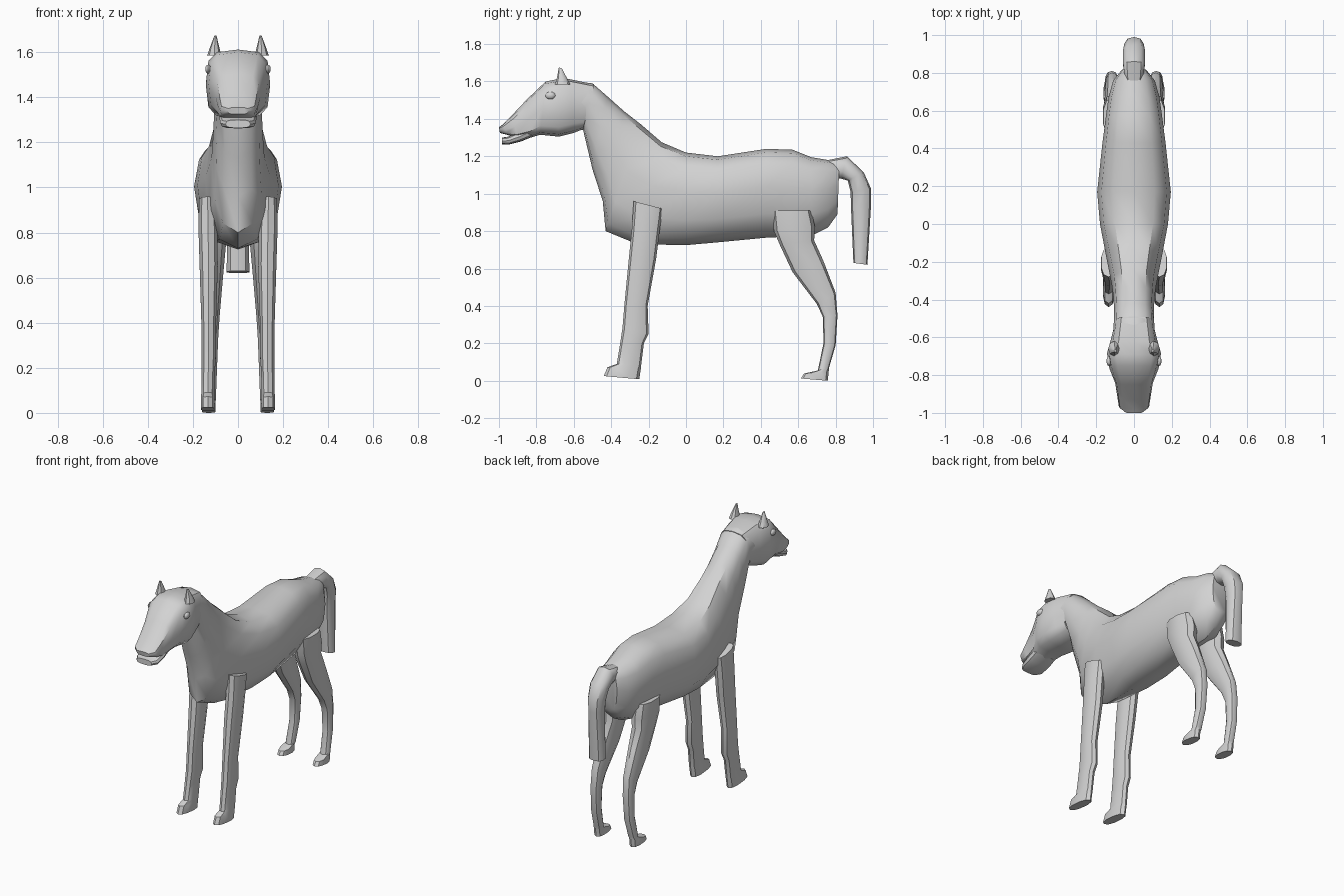
import bpy, bmesh, math
from mathutils import Vector

grey = bpy.data.materials.new("plain grey")
grey.diffuse_color = (0.65, 0.65, 0.65, 1)


def spow(v, e):
    return math.copysign(abs(v) ** e, v)


def finish(name, bm, angle=40):
    bmesh.ops.recalc_face_normals(bm, faces=bm.faces)
    me = bpy.data.meshes.new(name)
    bm.to_mesh(me)
    bm.free()
    me.materials.append(grey)
    ob = bpy.data.objects.new(name, me)
    bpy.context.collection.objects.link(ob)
    bpy.ops.object.select_all(action='DESELECT')
    ob.select_set(True)
    bpy.context.view_layer.objects.active = ob
    bpy.ops.object.shade_smooth_by_angle(angle=math.radians(angle))
    return ob


def loft(name, rings, sides=12, power=2.4, lift=0.0, x0=None, mirror=False):
    """Skin rings (y, z of one edge, y, z of opposite edge, half width[, centre x])."""
    for s in ((1, -1) if mirror else (1,)):
        bm = bmesh.new()
        loops = []
        for r in rings:
            a, b = Vector((0, r[0], r[1])), Vector((0, r[2], r[3]))
            cx = r[5] if len(r) > 5 else 0
            loop = []
            for i in range(sides):
                t = 2 * math.pi * i / sides
                c, n = spow(math.cos(t), 2 / power), spow(math.sin(t), 2 / power)
                k = c + lift * (1 - c * c)
                p = (a + b) / 2 + (a - b) / 2 * k
                p.x = s * (cx + r[4] * n)
                loop.append(bm.verts.new(p))
            loops.append(loop)
        for p, q in zip(loops, loops[1:]):
            for i in range(sides):
                j = (i + 1) % sides
                bm.faces.new((p[i], p[j], q[j], q[i]))
        bm.faces.new(loops[0])
        bm.faces.new(loops[-1])
        finish(name + ("_left" if s > 0 else "_right") if mirror else name, bm)


# Trunk and neck, rump to poll
loft("body", [
    (0.82, 1.16, 0.81, 0.89, 0.065),
    (0.76, 1.18, 0.76, 0.82, 0.11),
    (0.67, 1.195, 0.67, 0.775, 0.135),
    (0.57, 1.235, 0.55, 0.77, 0.15),
    (0.43, 1.24, 0.43, 0.765, 0.167),
    (0.17, 1.20, 0.17, 0.74, 0.195),
    (0.0, 1.22, 0.0, 0.725, 0.18),
    (-0.13, 1.275, -0.26, 0.73, 0.145),
    (-0.24, 1.37, -0.43, 0.80, 0.118),
    (-0.33, 1.44, -0.445, 0.96, 0.11),
    (-0.42, 1.52, -0.50, 1.13, 0.105),
    (-0.50, 1.59, -0.55, 1.34, 0.107),
    (-0.58, 1.60, -0.58, 1.34, 0.11)], lift=0.15)

# Boxy head down to the upper lip
loft("head", [
    (-0.49, 1.585, -0.55, 1.345, 0.10),
    (-0.62, 1.612, -0.60, 1.325, 0.122),
    (-0.69, 1.612, -0.68, 1.305, 0.143),
    (-0.75, 1.60, -0.78, 1.315, 0.13),
    (-0.85, 1.505, -0.83, 1.30, 0.10),
    (-0.93, 1.42, -0.90, 1.295, 0.088),
    (-0.98, 1.37, -0.955, 1.315, 0.08),
    (-1.0, 1.355, -0.995, 1.325, 0.045)], power=3.4)

# Lower jaw, leaving a mouth notch
loft("lower_jaw", [
    (-0.84, 1.36, -0.82, 1.305, 0.08),
    (-0.90, 1.33, -0.88, 1.28, 0.082),
    (-0.95, 1.305, -0.95, 1.262, 0.078),
    (-0.985, 1.30, -0.985, 1.264, 0.055)], power=3)

# Tail arching over and hanging down
loft("tail", [
    (0.76, 1.18, 0.78, 1.08, 0.05),
    (0.86, 1.20, 0.83, 1.08, 0.06),
    (0.95, 1.115, 0.865, 1.07, 0.06),
    (0.99, 1.025, 0.88, 1.01, 0.053),
    (0.99, 0.95, 0.882, 0.93, 0.045),
    (0.97, 0.62, 0.895, 0.63, 0.053)], sides=10)

# Front legs with hooves
loft("front_leg", [
    (-0.28, 0.96, -0.125, 0.92, 0.04, 0.135),
    (-0.29, 0.81, -0.14, 0.81, 0.044, 0.133),
    (-0.305, 0.66, -0.16, 0.65, 0.042, 0.13),
    (-0.33, 0.40, -0.205, 0.40, 0.034, 0.13),
    (-0.34, 0.28, -0.20, 0.25, 0.034, 0.13),
    (-0.355, 0.18, -0.225, 0.20, 0.031, 0.132),
    (-0.37, 0.09, -0.24, 0.08, 0.03, 0.134),
    (-0.42, 0.072, -0.242, 0.06, 0.032, 0.134),
    (-0.44, 0.025, -0.25, 0.008, 0.032, 0.134)], sides=10, mirror=True)

# Hind legs with hooves
loft("hind_leg", [
    (0.46, 0.91, 0.67, 0.91, 0.055, 0.11),
    (0.47, 0.80, 0.69, 0.82, 0.06, 0.107),
    (0.50, 0.73, 0.685, 0.75, 0.055, 0.107),
    (0.57, 0.58, 0.735, 0.64, 0.045, 0.11),
    (0.70, 0.41, 0.80, 0.47, 0.035, 0.115),
    (0.732, 0.34, 0.81, 0.35, 0.032, 0.118),
    (0.735, 0.20, 0.80, 0.19, 0.03, 0.122),
    (0.705, 0.055, 0.765, 0.07, 0.03, 0.127),
    (0.63, 0.038, 0.763, 0.05, 0.032, 0.13),
    (0.615, 0.012, 0.758, 0.0, 0.032, 0.13)], sides=10, mirror=True)

# Pointed ears
loft("ear", [
    (-0.70, 1.585, -0.62, 1.585, 0.032, 0.105),
    (-0.69, 1.62, -0.635, 1.615, 0.022, 0.104),
    (-0.68, 1.675, -0.663, 1.67, 0.005, 0.10)], sides=8, power=2, mirror=True)

# Slightly raised eyes under the brow
for side, s in (("left", 1), ("right", -1)):
    bm = bmesh.new()
    bmesh.ops.create_uvsphere(bm, u_segments=10, v_segments=6, radius=1)
    for v in bm.verts:
        v.co = Vector((s * 0.132 + v.co.x * 0.014, -0.725 + v.co.y * 0.028, 1.525 + v.co.z * 0.02))
    finish("eye_" + side, bm)
